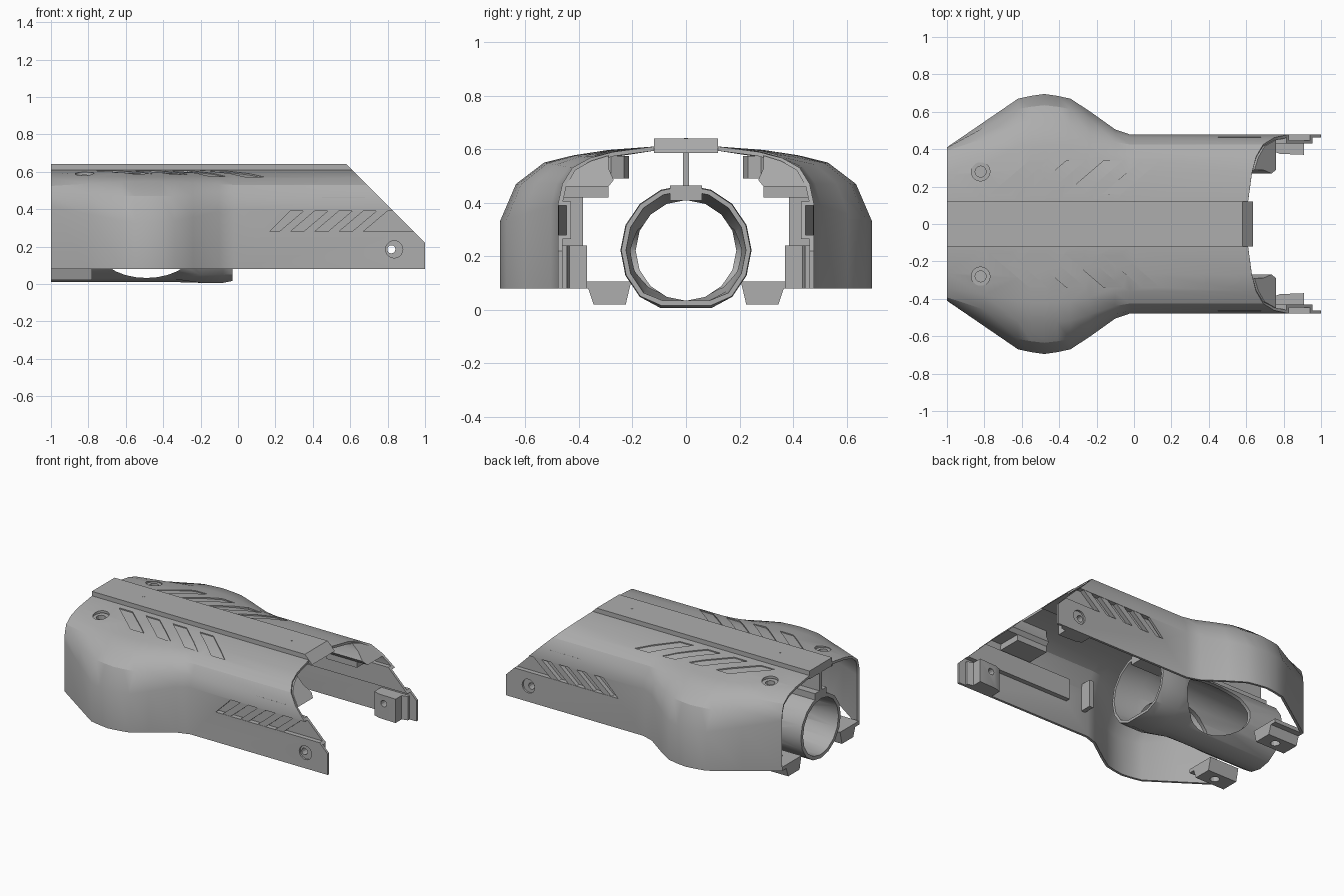
import bpy, bmesh, math
from mathutils import Vector

cube = bpy.data.objects.get("Cube")
if cube:
    bpy.data.objects.remove(cube)

grey = bpy.data.materials.new("plain_grey")
grey.use_nodes = True
COLOUR = (0.42, 0.42, 0.42, 1)
grey.diffuse_color = COLOUR
grey.node_tree.nodes["Principled BSDF"].inputs["Base Color"].default_value = COLOUR


def extrude(bm, pts, vec):
    """Closed prism from a base outline and a sweep vector."""
    a = [bm.verts.new(p) for p in pts]
    b = [bm.verts.new(Vector(p) + Vector(vec)) for p in pts]
    bm.faces.new(a[::-1])
    bm.faces.new(b)
    for i in range(len(a)):
        j = (i + 1) % len(a)
        bm.faces.new((a[i], a[j], b[j], b[i]))


def box(bm, x0, x1, y0, y1, z0, z1):
    extrude(bm, [(x0, y0, z0), (x1, y0, z0), (x1, y1, z0), (x0, y1, z0)], (0, 0, z1 - z0))


def circle(r, n=20, rz=None):
    rz = rz or r
    return [(r * math.cos(math.tau * i / n), rz * math.sin(math.tau * i / n)) for i in range(n)]


def slope_cut(bm, fill=True):
    """Trim with the raked plane at the open end."""
    geom = bm.verts[:] + bm.edges[:] + bm.faces[:]
    bmesh.ops.bisect_plane(bm, geom=geom, plane_co=(1.22, 0, 0), plane_no=(1, 0, 1), clear_outer=True)
    if fill:
        bmesh.ops.holes_fill(bm, edges=[e for e in bm.edges if e.is_boundary])


def make(name, bm, cutter=None, wall=0):
    if not wall:
        bmesh.ops.recalc_face_normals(bm, faces=bm.faces)
    me = bpy.data.meshes.new(name)
    bm.to_mesh(me)
    bm.free()
    ob = bpy.data.objects.new(name, me)
    bpy.context.collection.objects.link(ob)
    if wall:
        m = ob.modifiers.new("wall", "SOLIDIFY")
        m.thickness, m.offset, m.use_even_offset = wall, -1, True
    if cutter:
        m = ob.modifiers.new("cut", "BOOLEAN")
        m.operation, m.solver, m.object = "DIFFERENCE", "EXACT", cutter
    if wall or cutter:
        bpy.context.view_layer.update()
        ev = ob.evaluated_get(bpy.context.evaluated_depsgraph_get())
        done = bpy.data.meshes.new_from_object(ev)
        ob.modifiers.clear()
        ob.data = done
    if cutter:
        bpy.data.objects.remove(cutter)
    ob.data.materials.clear()
    ob.data.materials.append(grey)
    bpy.ops.object.select_all(action="DESELECT")
    ob.select_set(True)
    bpy.context.view_layer.objects.active = ob
    bpy.ops.object.shade_smooth_by_angle(angle=math.radians(28))
    return ob


def helper(bm):
    ob = make("cutter", bm)
    ob.hide_render = True
    return ob


# Shell sections: half width along x, blended from a slim to a wide outline
WIDTHS = [(-1, .41), (-.8, .547), (-.62, .67), (-.55, .685), (-.48, .695), (-.41, .685), (-.34, .67),
          (-.24, .605), (-.1, .505), (-.02, .478), (1, .478)]
SLIM = [(.478, .08), (.478, .395), (.462, .47), (.425, .53), (.36, .567), (.27, .59), (.12, .61)]
WIDE = [(.695, .08), (.695, .33), (.635, .47), (.53, .55), (.42, .577), (.29, .597), (.12, .61)]


def section(x):
    for (xa, wa), (xb, wb) in zip(WIDTHS, WIDTHS[1:]):
        if xa <= x <= xb:
            w = wa + (wb - wa) * (x - xa) / (xb - xa)
    t = (w - .478) / .217
    return [(a + (c - a) * t, b + (d - b) * t) for (a, b), (c, d) in zip(SLIM, WIDE)]


def roof(x, y):
    s = section(x)
    for (ya, za), (yb, zb) in zip(s, s[1:]):
        if yb <= y <= ya and ya > yb:
            return za + (zb - za) * (y - ya) / (yb - ya)
    return .6


bm = bmesh.new()
rows = []
for x, _ in WIDTHS:
    half = section(x)
    outline = half + [(-y, z) for y, z in half[::-1]]
    rows.append([bm.verts.new((x, y, z)) for y, z in outline])
for r, q in zip(rows, rows[1:]):
    for i in range(len(r) - 1):
        bm.faces.new((r[i], q[i], q[i + 1], r[i + 1]))
bm.normal_update()
if sum(f.normal.z * f.calc_area() for f in bm.faces) < 0:
    bmesh.ops.reverse_faces(bm, faces=bm.faces[:])
slope_cut(bm, fill=False)

# Openings in the shell: side channels, screw holes and slanted roof recesses
cut = bmesh.new()
for s in (1, -1):
    channel = [(.17, .28), (1.1, .28), (1.1, .39), (.28, .39)]
    extrude(cut, [(x, s * .42, z) for x, z in channel], (0, s * .15, 0))
    extrude(cut, [(.835 + a, s * .42, .185 + b) for a, b in circle(.046)], (0, s * .15, 0))
    extrude(cut, [(-.82 + a, s * .28 + b, .45) for a, b in circle(.05)], (0, 0, .25))
    for k in range(4):
        x0 = -.77 + .2 * k
        prof = []
        for y in (.16, .22, .28, .34):
            x = x0 + (y - .16) * 1.17
            prof.append((x, s * y, roof(x + .05, y) - .007))
        prof += [(prof[3][0], s * .34, .7), (x0, s * .16, .7)]
        extrude(cut, prof, (.1, 0, 0))
make("shell", bm, helper(cut), wall=.016)

# Flat rail on the roof with two pin marks
bm = bmesh.new()
box(bm, -1, .75, -.12, .12, .585, .64)
slope_cut(bm)
make("top_rail", bm)
bm = bmesh.new()
for x in (-.7, .4):
    extrude(bm, [(x + a, b, .638) for a, b in circle(.008, 10)], (0, 0, .003))
make("rail_pins", bm)

# Inner tube with a flared mouth and an oval opening through both sides
bm = bmesh.new()
N = 16
stations = [(-1, .212, .01), (-.34, .212, .01), (-.2, .245, .006), (-.08, .245, .006), (-.03, .242, .016),
            (-.03, .224, .034), (-.2, .215, .034), (-.34, .188, .034), (-1, .188, .034)]
rings = []
for x, r, floor in stations:
    rings.append([bm.verts.new((x, a, max(floor, .222 + b))) for a, b in circle(r, N)])
for r, q in zip(rings, rings[1:] + rings[:1]):
    for i in range(N):
        j = (i + 1) % N
        bm.faces.new((r[i], r[j], q[j], q[i]))
cut = bmesh.new()
extrude(cut, [(-.49 + a, -.4, .19 + b) for a, b in circle(.26, 28, .158)], (0, .8, 0))
make("inner_tube", bm, helper(cut))

# Web and key joining the tube to the rail
bm = bmesh.new()
box(bm, -1, -.05, -.011, .011, .44, .595)
make("center_web", bm)
bm = bmesh.new()
box(bm, -1, -.03, -.06, .06, .408, .465)
make("tube_key", bm)

for side, s in (("front", -1), ("back", 1)):
    # Recessed channel lining with slanted ribs
    bm = bmesh.new()
    lining = [(.43, .265), (.465, .265), (.465, .28), (.447, .28),
              (.447, .39), (.465, .39), (.465, .405), (.43, .405)]
    extrude(bm, [(.15, s * y, z) for y, z in lining], (.85, 0, 0))
    slope_cut(bm)
    make(side + "_channel_lining", bm)
    bm = bmesh.new()
    for k in range(4):
        x = .22 + .13 * k
        rib = [(x, .28), (x + .06, .28), (x + .19, .39), (x + .13, .39)]
        extrude(bm, [(a, s * .44, z) for a, z in rib], (0, s * .036, 0))
    make(side + "_vent_ribs", bm)

    # Drilled boss behind the side screw hole
    bm = bmesh.new()
    boss = [(.74, .39), (.78, .375), (.91, .37), (.91, .435), (.95, .445), (.95, .466), (.74, .466)]
    extrude(bm, [(x, s * y, .08) for x, y in boss], (0, 0, .16))
    cut = bmesh.new()
    extrude(cut, [(.82 + a, s * .3, .185 + b) for a, b in circle(.022, 12)], (0, s * .3, 0))
    make(side + "_screw_boss", bm, helper(cut))

    # Blocks under the roof at the raked end
    bm = bmesh.new()
    block = [(.27, .485), (.29, .46), (.45, .46), (.415, .522), (.355, .556), (.29, .576), (.29, .53)]
    extrude(bm, [(.45, s * y, z) for y, z in block], (.45, 0, 0))
    slope_cut(bm)
    make(side + "_roof_block", bm)
    bm = bmesh.new()
    box(bm, .45, .68, s * .29, s * .464, .42, .462)
    make(side + "_roof_ledge", bm)
    bm = bmesh.new()
    box(bm, 0, .03, s * .385, s * .47, .24, .425)
    make(side + "_wall_rib", bm)

    # Drilled boss under the roof screw hole
    bm = bmesh.new()
    extrude(bm, [(-.82 + a, s * .28 + b, .49) for a, b in circle(.068, 8)], (0, 0, .085))
    cut = bmesh.new()
    extrude(cut, [(-.82 + a, s * .28 + b, .4) for a, b in circle(.03, 12)], (0, 0, .3))
    make(side + "_roof_boss", bm, helper(cut))

    # Drilled foot at the tube end, with a flange to the wall
    bm = bmesh.new()
    foot = [(.205, .105), (.225, .02), (.345, .02), (.365, .08), (.405, .08), (.405, .105)]
    extrude(bm, [(-1, s * y, z) for y, z in foot], (.22, 0, 0))
    cut = bmesh.new()
    extrude(cut, [(-.88 + a, s * .285 + b, -.05) for a, b in circle(.03, 12)], (0, 0, .3))
    make(side + "_foot", bm, helper(cut))
